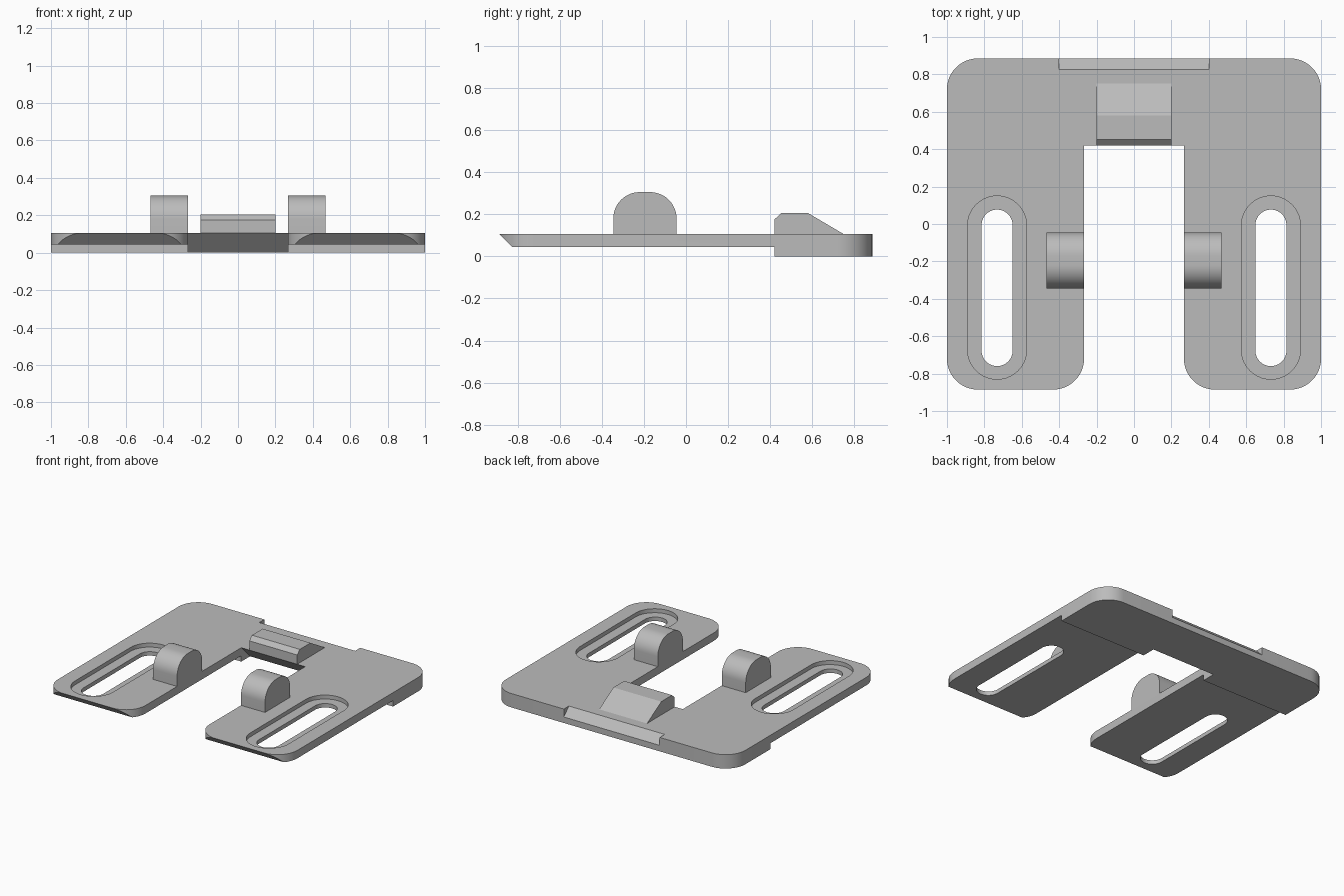
import bpy, bmesh
from math import sin, cos, pi, radians
from mathutils import Vector

if "Cube" in bpy.data.objects:
    bpy.data.objects.remove(bpy.data.objects["Cube"])

grey = bpy.data.materials.new("plain_grey")
grey.use_nodes = True
grey.diffuse_color = (0.5, 0.5, 0.5, 1)
grey.node_tree.nodes["Principled BSDF"].inputs["Base Color"].default_value = (0.5, 0.5, 0.5, 1)

THICK, STEP = 0.105, 0.045       # plate top, underside of the arms
INNER, BACK = 0.267, 0.885       # half gap between arms, half length
REAR = 0.42                      # front edge of the rear bridge


def arc(cx, cy, r, start, end, n=12):
    angles = [radians(start + (end - start) * i / n) for i in range(n + 1)]
    return [(cx + r * cos(a), cy + r * sin(a)) for a in angles]


def prism(name, outline, low, high, axis="z"):
    """Extrude an outline: (x, y) along z, or (y, z) along x."""
    place = (lambda p: (p[0], p[1], low)) if axis == "z" else (lambda p: (low, p[0], p[1]))
    move = Vector((0, 0, high - low)) if axis == "z" else Vector((high - low, 0, 0))
    bm = bmesh.new()
    face = bm.faces.new([bm.verts.new(place(p)) for p in outline])
    top = bmesh.ops.extrude_face_region(bm, geom=[face])["geom"]
    bmesh.ops.translate(bm, vec=move, verts=[v for v in top if isinstance(v, bmesh.types.BMVert)])
    bmesh.ops.recalc_face_normals(bm, faces=bm.faces)
    mesh = bpy.data.meshes.new(name)
    bm.to_mesh(mesh)
    bm.free()
    mesh.materials.append(grey)
    obj = bpy.data.objects.new(name, mesh)
    bpy.context.collection.objects.link(obj)
    return obj


def activate(obj):
    bpy.ops.object.select_all(action="DESELECT")
    obj.select_set(True)
    bpy.context.view_layer.objects.active = obj


def cut(obj, cutter):
    cutter.hide_render = True
    mod = obj.modifiers.new("cut", "BOOLEAN")
    mod.operation, mod.solver, mod.object = "DIFFERENCE", "EXACT", cutter
    activate(obj)
    bpy.ops.object.modifier_apply(modifier=mod.name)
    bpy.data.objects.remove(cutter)


def slot(x, r, y_low, y_high):
    return arc(x, y_high - r, r, 0, 180, 20) + arc(x, y_low + r, r, 180, 360, 20)


# U-shaped plate with rounded corners
R = 0.165
half = (arc(INNER + R, -BACK + R, R, 180, 270)
        + arc(1 - R, -BACK + R, R, 270, 360)
        + arc(1 - R, BACK - R, R, 0, 90))
outline = [(INNER, REAR)] + half
outline += [(-x, y) for x, y in reversed(outline)]
plate = prism("base_plate", outline, 0, THICK)

# Thinner arms, bevelled underneath at the front
cut(plate, prism("arm_step", [(-1, -0.1), (REAR, -0.1), (REAR, STEP), (-1, STEP)], -1.2, 1.2, "x"))
cut(plate, prism("front_bevel", [(-0.925, 0.145), (-0.805, 0.025), (-1, 0.025)], -1.2, 1.2, "x"))

# Undercut below the bridge and bevelled notch along the back edge
cut(plate, prism("bridge_undercut", [(REAR - 0.02, THICK + 0.02), (REAR + 0.125, -0.02),
                                     (REAR - 0.02, -0.02)], -INNER, INNER, "x"))
cut(plate, prism("back_notch", [(0.785, 0.145), (0.925, 0.005), (0.95, 0.145)], -0.4, 0.4, "x"))

# Stepped slots in both arms
for side in (-1, 1):
    cut(plate, prism("slot_recess", slot(side * 0.732, 0.158, -0.83, 0.15), 0.075, 0.2))
    cut(plate, prism("slot_hole", slot(side * 0.732, 0.083, -0.76, 0.077), -0.1, 0.2))

# Wedge-shaped catch on the bridge
catch = prism("catch", [(REAR, THICK), (REAR, 0.175), (0.452, 0.205), (0.58, 0.205), (0.75, THICK)],
              -0.2, 0.2, "x")

# Round-topped lugs beside the gap
profile = ([(-0.345, THICK), (-0.045, THICK)] + arc(-0.17, 0.18, 0.125, 0, 90)
           + arc(-0.22, 0.18, 0.125, 90, 180))
lugs = [prism("left_lug", profile, INNER, 0.467, "x"),
        prism("right_lug", profile, -0.467, -INNER, "x")]

for part in [plate, catch] + lugs:
    activate(part)
    bpy.ops.object.shade_smooth_by_angle(angle=radians(25))
